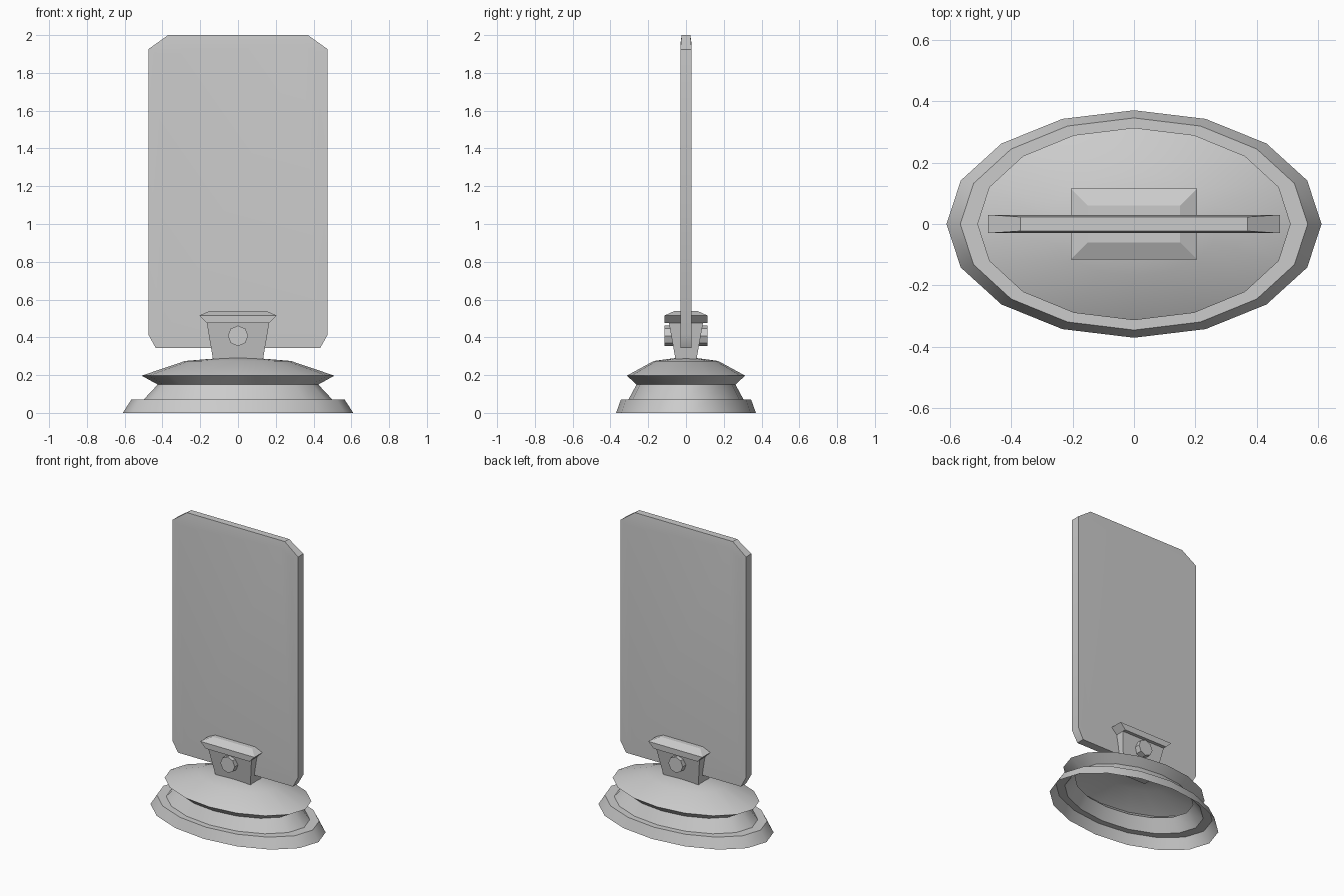
import bpy, math

if "Cube" in bpy.data.objects:
    bpy.data.objects.remove(bpy.data.objects["Cube"])


def make(name, verts, faces, smooth=None):
    me = bpy.data.meshes.new(name)
    me.from_pydata(verts, [], faces)
    me.update()
    ob = bpy.data.objects.new(name, me)
    bpy.context.collection.objects.link(ob)
    if smooth:
        bpy.ops.object.select_all(action='DESELECT')
        ob.select_set(True)
        bpy.context.view_layer.objects.active = ob
        bpy.ops.object.shade_smooth_by_angle(angle=math.radians(smooth))
    return ob


def loft(rings, cap_start=True, cap_end=True):
    """Join equal-length vertex rings with quads."""
    n = len(rings[0])
    verts = [v for r in rings for v in r]
    faces = [(k * n + i, k * n + (i + 1) % n, (k + 1) * n + (i + 1) % n, (k + 1) * n + i)
             for k in range(len(rings) - 1) for i in range(n)]
    if cap_start:
        faces.append(tuple(reversed(range(n))))
    if cap_end:
        faces.append(tuple(range(len(verts) - n, len(verts))))
    return verts, faces


def ellipse(rx, ry, z, n=16):
    return [(rx * math.cos(2 * math.pi * i / n), ry * math.sin(2 * math.pi * i / n), z)
            for i in range(n)]


def rect(x, y, z):
    return [(-x, -y, z), (x, -y, z), (x, y, z), (-x, y, z)]


# Stepped oval base, a thin shell open underneath
profile = [(.61, .37, 0), (.565, .345, .07), (.50, .305, .07),
           (.425, .262, .15), (.51, .313, .197), (.28, .17, .275)]
verts, faces = loft([ellipse(*p) for p in profile], False, False)
verts.append((0, 0, .298))
start = (len(profile) - 1) * 16
faces += [(start + i, start + (i + 1) % 16, len(verts) - 1) for i in range(16)]
make("base", verts, faces, 32)

# Flared clamp with a chamfered collar on top
make("clamp", *loft([rect(.13, .053, .27), rect(.165, .09, .475), rect(.165, .113, .475),
                     rect(.205, .115, .515), rect(.15, .06, .54)]))

# Octagonal bolt through the clamp
bolt = [[(.054 * math.sin(math.pi * i / 4), y, .408 + .054 * math.cos(math.pi * i / 4))
         for i in range(8)] for y in (.113, -.113)]
make("bolt", *loft([bolt[1], bolt[0]]))

# Upright panel with cut corners and a slightly thinned top edge: x, z, half thickness
half = [(.435, .343, .028), (.475, .415, .03), (.475, 1.925, .03), (.37, 2.0, .023)]
inner = [(.39, .40, .03), (.425, .45, .03), (.425, 1.90, .03), (.345, 1.95, .03)]


def outline(pts, side):
    full = pts + [(-x, z, t) for x, z, t in reversed(pts)]
    return [(x, side * t, z) for x, z, t in full]


make("panel", *loft([outline(inner, 1), outline(half, 1), outline(half, -1), outline(inner, -1)]), 30)

# Consistent outward normals for the closed parts
import bmesh
for name in ("clamp", "bolt", "panel"):
    me = bpy.data.objects[name].data
    bm = bmesh.new()
    bm.from_mesh(me)
    bmesh.ops.recalc_face_normals(bm, faces=bm.faces)
    bm.to_mesh(me)
    bm.free()
